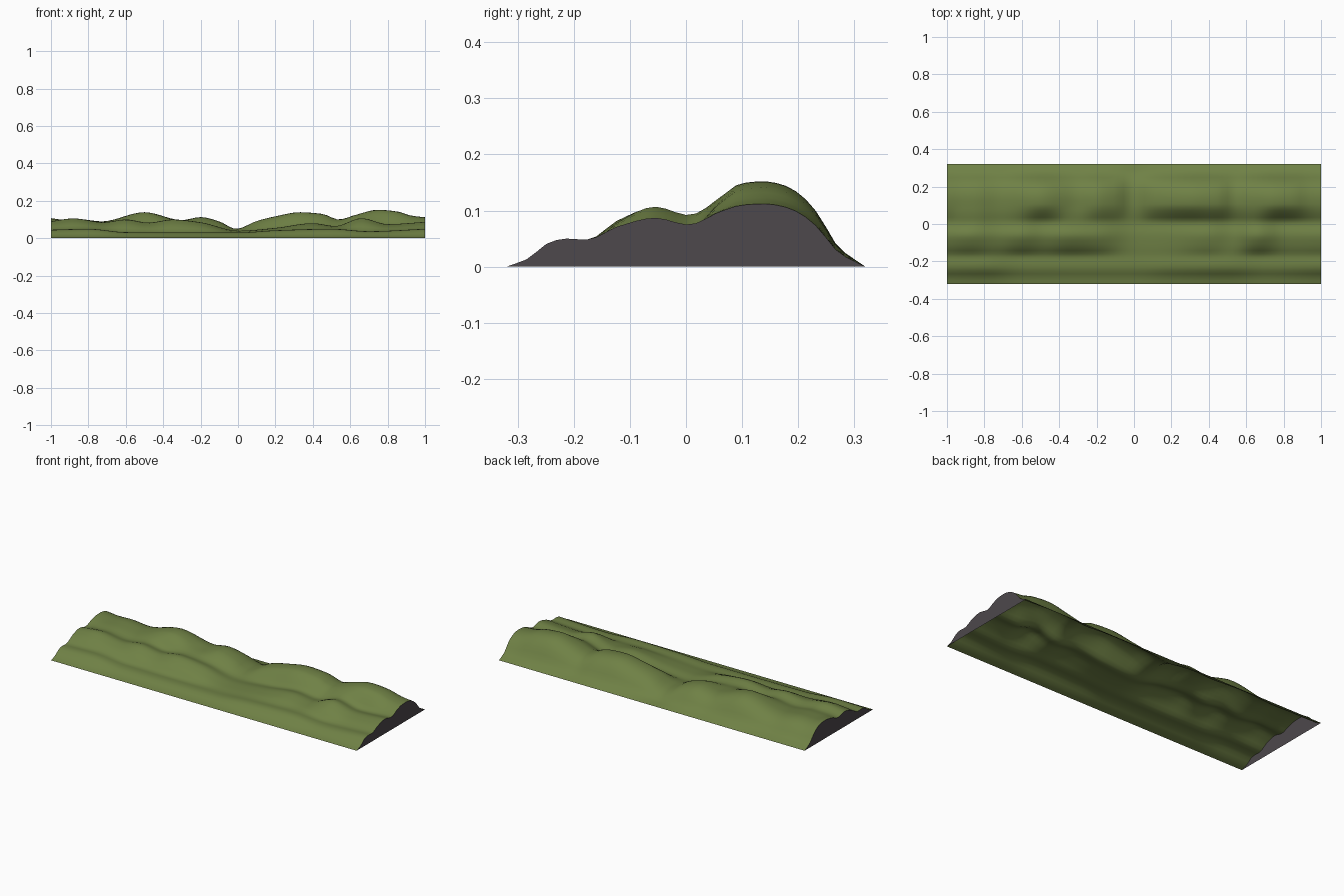
import bpy, bmesh

if "Cube" in bpy.data.objects:
    bpy.data.objects.remove(bpy.data.objects["Cube"])

# crest heights along x for the three ridges
BACK = [(-1, .107), (-.93, .099), (-.85, .102), (-.73, .09), (-.5, .139), (-.3, .097), (-.2, .113),
        (-.1, .09), (-.01, .05), (.1, .092), (.2, .117), (.33, .139), (.45, .13), (.54, .1),
        (.62, .122), (.75, .152), (.85, .143), (.93, .12), (1, .112)]
MID = [(-1, .09), (-.88, .106), (-.72, .085), (-.6, .1), (-.48, .083), (-.35, .1), (-.2, .085),
       (0, .04), (.2, .055), (.4, .08), (.52, .065), (.66, .107), (.8, .075), (1, .087)]
FRONT = [(-1, .045), (-.8, .05), (-.6, .032), (-.3, .03), (0, .03), (.2, .042), (.5, .05),
         (.7, .037), (1, .05)]


def curve(pts, t):
    """Smooth interpolation with monotone-limited slopes."""
    n = len(pts)
    i = 0
    while i < n - 2 and t > pts[i + 1][0]:
        i += 1
    d = [(pts[k + 1][1] - pts[k][1]) / (pts[k + 1][0] - pts[k][0]) for k in range(n - 1)]

    def slope(k):
        if k == 0 or k == n - 1:
            return d[min(k, n - 2)]
        a, b = d[k - 1], d[k]
        return 0 if a * b <= 0 else 2 * a * b / (a + b)
    h = pts[i + 1][0] - pts[i][0]
    s = (t - pts[i][0]) / h
    return ((2 * s**3 - 3 * s**2 + 1) * pts[i][1] + (s**3 - 2 * s**2 + s) * h * slope(i)
            + (3 * s**2 - 2 * s**3) * pts[i + 1][1] + (s**3 - s**2) * h * slope(i + 1))


def section(x):
    """Cross-section knots (y, z) at position x."""
    b, m, f = curve(BACK, x), curve(MID, x), curve(FRONT, x)
    v1 = .96 * min(f, m)
    v2 = .86 * min(m, b)
    return [(-.32, 0), (-.28, .3 * f), (-.25, .8 * f), (-.215, f), (-.178, v1),
            (-.12, v1 + .62 * (m - v1)), (-.055, m), (.005, v2), (.06, v2 + .62 * (b - v2)),
            (.1, .98 * b), (.14, b), (.165, .975 * b), (.197, .88 * b), (.233, .64 * b),
            (.272, .23 * b), (.32, 0)]


def material(name, color):
    mat = bpy.data.materials.new(name)
    mat.diffuse_color = color
    mat.use_nodes = True
    mat.node_tree.nodes["Principled BSDF"].inputs["Base Color"].default_value = mat.diffuse_color
    return mat


def add_object(name, bm, mat):
    me = bpy.data.meshes.new(name)
    bm.to_mesh(me)
    bm.free()
    me.materials.append(mat)
    ob = bpy.data.objects.new(name, me)
    bpy.context.collection.objects.link(ob)
    return ob


NX, NY = 72, 36
xs = [-1 + 2 * i / NX for i in range(NX + 1)]
ys = [-.32 + .64 * j / NY for j in range(NY + 1)]

# rolling grass surface, open underneath
bm = bmesh.new()
rows = []
for x in xs:
    knots = section(x)
    rows.append([bm.verts.new((x, y, max(0, curve(knots, y)))) for y in ys])
for i in range(NX):
    for j in range(NY):
        f = bm.faces.new((rows[i][j], rows[i + 1][j], rows[i + 1][j + 1], rows[i][j + 1]))
        f.smooth = True
add_object("grass_hills", bm, material("grass", (.16, .22, .06, 1)))

# upright earth walls closing both ends
earth = material("earth", (.075, .065, .072, 1))
for name, x in (("left_end_wall", -1), ("right_end_wall", 1)):
    bm = bmesh.new()
    knots = section(x)
    top = [bm.verts.new((x, y, max(0, curve(knots, y)))) for y in ys]
    base = [top[0]] + [bm.verts.new((x, y, 0)) for y in ys[1:-1]] + [top[-1]]
    for j in range(NY):
        loop = list(dict.fromkeys((base[j], base[j + 1], top[j + 1], top[j])))
        if x < 0:
            loop.reverse()
        bm.faces.new(loop)
    add_object(name, bm, earth)
